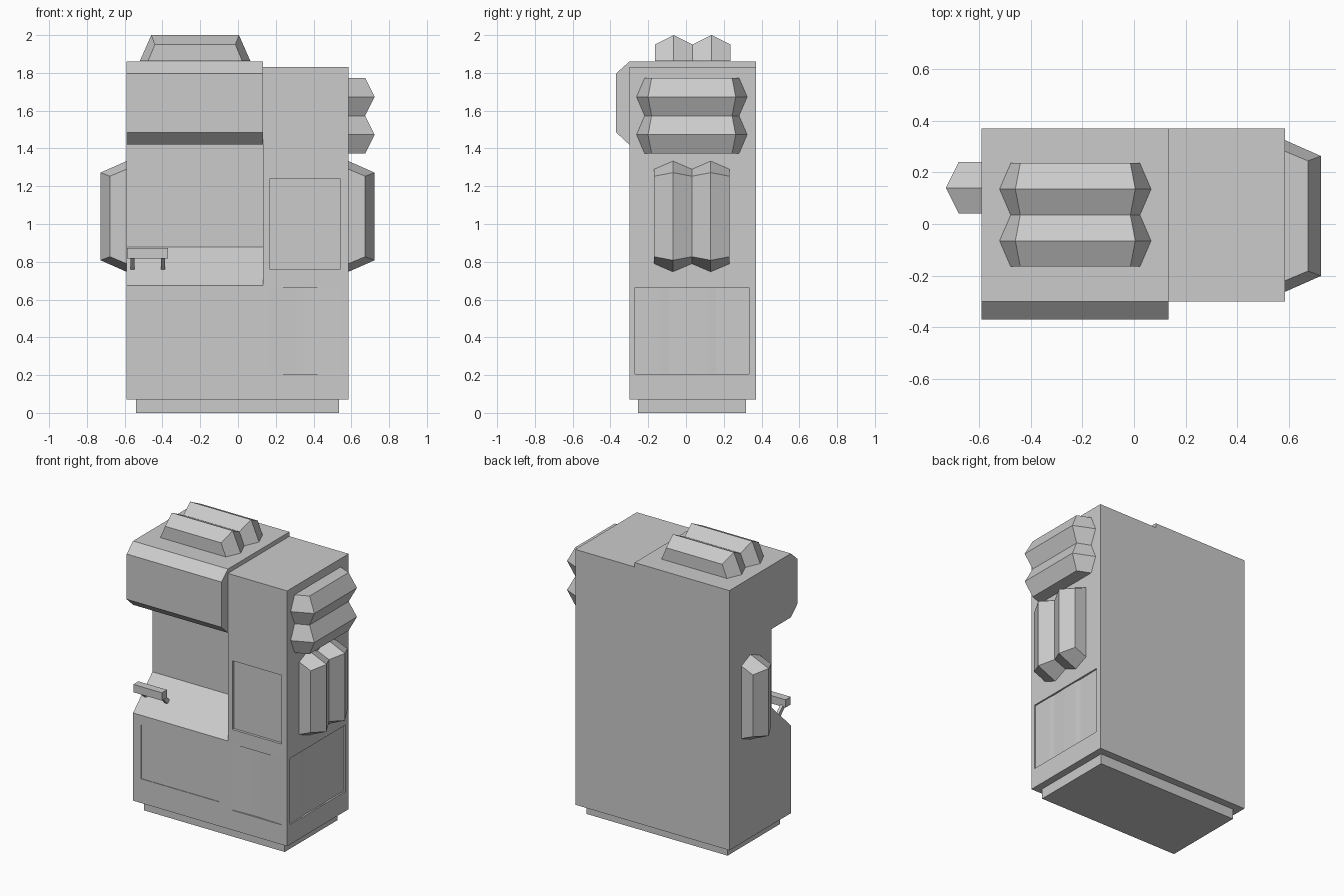
import bpy, bmesh
from mathutils import Vector

if "Cube" in bpy.data.objects:
    bpy.data.objects.remove(bpy.data.objects["Cube"])


def make_object(name, bm):
    bmesh.ops.recalc_face_normals(bm, faces=bm.faces)
    mesh = bpy.data.meshes.new(name)
    bm.to_mesh(mesh)
    bm.free()
    obj = bpy.data.objects.new(name, mesh)
    bpy.context.scene.collection.objects.link(obj)
    return obj


def prism(name, profile, axis, a, b):
    """Extrude a 2D profile along an axis from a to b."""
    bm = bmesh.new()

    def point(p, t):
        c = list(p)
        c.insert(axis, t)
        return c
    face = bm.faces.new([bm.verts.new(point(p, a)) for p in profile])
    ext = bmesh.ops.extrude_face_region(bm, geom=[face])
    move = Vector(point((0, 0), b - a))
    bmesh.ops.translate(bm, vec=move,
                        verts=[v for v in ext["geom"] if isinstance(v, bmesh.types.BMVert)])
    return make_object(name, bm)


def box(name, x, y, z):
    return prism(name, [(x[0], y[0]), (x[1], y[0]), (x[1], y[1]), (x[0], y[1])], 2, *z)


def combine(target, tool, operation):
    mod = target.modifiers.new("cut", 'BOOLEAN')
    mod.object, mod.operation, mod.solver = tool, operation, 'EXACT'
    bpy.context.view_layer.objects.active = target
    bpy.ops.object.modifier_apply(modifier=mod.name)
    bpy.data.objects.remove(tool, do_unlink=True)


def ridged_pod(name, centre, along, across, out, lobes):
    """Faceted ridges with pointed ends, side by side on a surface."""
    centre, along, across, out = map(Vector, (centre, along, across, out))
    bm = bmesh.new()
    rows = []
    for i in range(2 * lobes + 1):
        half_base, half_top, height = (0.293, 0.232, 0.138) if i % 2 else (0.25, 0.213, 0.088)
        mid = centre + across * 0.1 * (i - lobes)
        rows.append([bm.verts.new(mid + along * u + out * w) for u, w in
                     ((-half_base, 0), (-half_top, height), (half_top, height), (half_base, 0))])
    for r, s in zip(rows, rows[1:]):
        for k in range(4):
            n = (k + 1) % 4
            bm.faces.new((r[k], r[n], s[n], s[k]))
    bm.faces.new(rows[0])
    bm.faces.new(rows[-1])
    return make_object(name, bm)


L, M, R = -0.59, 0.133, 0.585
FRONT, BACK = -0.30, 0.37

# Main cabinet: stepped left bay joined to a plain right bay
cabinet = prism("cabinet", [(BACK, 0.07), (FRONT, 0.07), (FRONT, 0.675), (-0.09, 0.878),
                            (-0.09, 1.42), (FRONT, 1.42), (-0.37, 1.485), (-0.37, 1.797),
                            (FRONT, 1.86), (BACK, 1.86)], 0, L, M)
combine(cabinet, box("right_bay", (M, R), (FRONT, BACK), (0.07, 1.83)), 'UNION')

# Recessed front panels
combine(cabinet, box("left_panel", (-0.53, 0.067), (-0.4, FRONT + 0.004), (0.237, 0.607)), 'DIFFERENCE')
combine(cabinet, box("door_panel", (0.167, 0.543), (-0.4, FRONT + 0.018), (0.763, 1.237)), 'DIFFERENCE')

# Lower panels with shallow rippled floors
front_floor = [(0.167, 0.004), (0.24, 0.008), (0.31, 0.011), (0.355, 0.011), (0.42, 0.008), (0.543, 0.004)]
combine(cabinet, prism("lower_panel", [(0.167, -0.4)] + [(x, FRONT + d) for x, d in front_floor]
                       + [(0.543, -0.4)], 2, 0.206, 0.663), 'DIFFERENCE')
side_floor = [(-0.27, 0.010), (-0.135, 0.010), (-0.09, 0.014), (0.012, 0.010),
              (0.115, 0.010), (0.16, 0.014), (0.333, 0.010)]
combine(cabinet, prism("side_panel", [(0.7, -0.27)] + [(R - d, y) for y, d in side_floor]
                       + [(0.7, 0.333)], 2, 0.206, 0.663), 'DIFFERENCE')

# Plinth
box("plinth", (-0.54, 0.535), (-0.255, 0.318), (0, 0.07))

# Ridged pods on the top and sides
X, Y, Z = (1, 0, 0), (0, 1, 0), (0, 0, 1)
ridged_pod("top_pod", (-0.227, 0.035, 1.862), X, Y, Z, 2)
ridged_pod("upper_side_pod", (R, 0.031, 1.573), Y, Z, X, 2)
ridged_pod("lower_side_pod", (R, 0.031, 1.04), Z, Y, X, 2)
ridged_pod("left_side_pod", (L, 0.14, 1.04), Z, Y, (-1, 0, 0), 1)

# Handle bar and its two slanted struts on the sloping shelf
box("handle_bar", (-0.588, -0.37), (-0.30, -0.245), (0.818, 0.872))
for i, x in enumerate((-0.558, -0.397)):
    prism(f"handle_strut_{i + 1}", [(-0.282, 0.825), (-0.262, 0.845), (-0.19, 0.775),
                                    (-0.21, 0.755)], 0, x - 0.01, x + 0.01)
